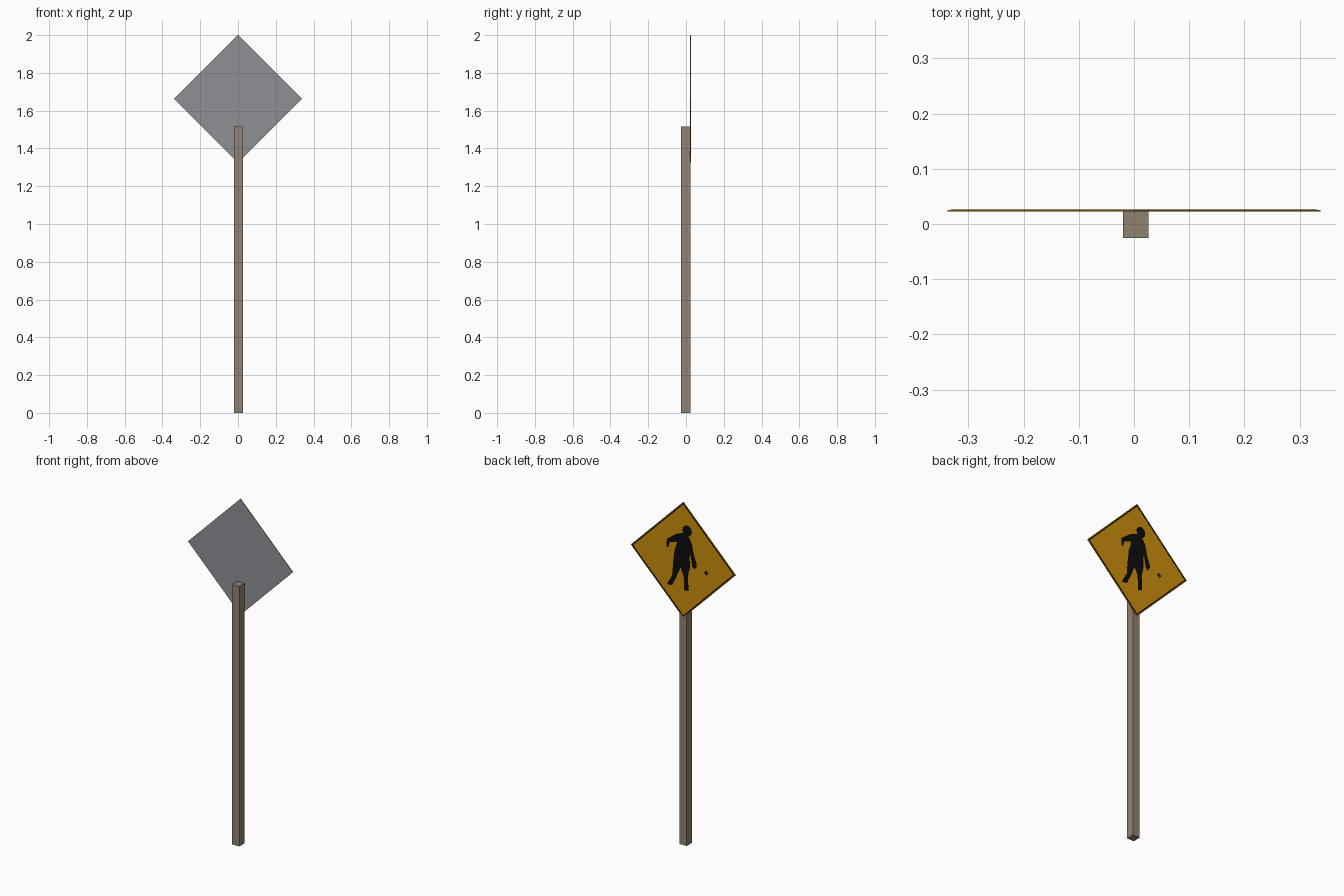
import bpy, bmesh, math

if "Cube" in bpy.data.objects:
    bpy.data.objects.remove(bpy.data.objects["Cube"])

HALF = 0.338            # half diagonal of the diamond plate
CENTRE_Z = 1.663
BACK_Y, FACE_Y = 0.0225, 0.0257


def material(name, rgb):
    m = bpy.data.materials.new(name)
    m.diffuse_color = (*rgb, 1)
    m.use_nodes = True
    m.node_tree.nodes["Principled BSDF"].inputs["Base Color"].default_value = m.diffuse_color
    return m


POST = material("weathered wood", (0.28, 0.225, 0.16))
GREY = material("bare metal grey", (0.27, 0.28, 0.30))
YELLOW = material("sign yellow", (0.60, 0.27, 0.004))
BLACK = material("sign black", (0.004, 0.004, 0.004))


def to_object(name, bm, mats):
    bmesh.ops.recalc_face_normals(bm, faces=bm.faces)
    bm.normal_update()
    me = bpy.data.meshes.new(name)
    for m in mats:
        me.materials.append(m)
    bm.to_mesh(me)
    bm.free()
    ob = bpy.data.objects.new(name, me)
    bpy.context.collection.objects.link(ob)
    return ob


def prism(bm, pts, y0, y1):
    """Extrude a sign-space outline (u right, v up, seen from +y) from y0 to y1."""
    vs = [bm.verts.new((-u * HALF, y0, CENTRE_Z + v * HALF)) for u, v in pts]
    f = bm.faces.new(vs)
    ext = bmesh.ops.extrude_face_region(bm, geom=[f], use_keep_orig=True)["geom"]
    for v in ext:
        if isinstance(v, bmesh.types.BMVert):
            v.co.y = y1


def decal(name, *outlines):
    bm = bmesh.new()
    for pts in outlines:
        prism(bm, pts, FACE_Y, FACE_Y + 0.0006)
    return to_object(name, bm, [BLACK])


# square post
bm = bmesh.new()
bmesh.ops.create_cube(bm, size=1)
for v in bm.verts:
    v.co.x = 0.003 + v.co.x * 0.046
    v.co.y = -0.0015 + v.co.y * 0.048
    v.co.z = (v.co.z + 0.5) * 1.515
to_object("post", bm, [POST])

# diamond plate: bare metal on the post side, yellow elsewhere
bm = bmesh.new()
prism(bm, [(0, 1), (1, 0), (0, -1), (-1, 0)], BACK_Y, FACE_Y)
plate = to_object("sign_plate", bm, [YELLOW, GREY])
for p in plate.data.polygons:
    p.material_index = 1 if p.normal.y < -0.9 else 0

# thin border line, one strip per side
a, b = 0.982, 0.955
corners = [(0, 1), (1, 0), (0, -1), (-1, 0)]
strips = []
for i in range(4):
    p, q = corners[i], corners[(i + 1) % 4]
    strips.append([(p[0] * a, p[1] * a), (q[0] * a, q[1] * a),
                   (q[0] * b, q[1] * b), (p[0] * b, p[1] * b)])
decal("border_line", *strips)

# walking figure
decal("figure_head", [(0.075 + 0.088 * math.cos(t * math.pi / 6),
                       0.52 + 0.095 * math.sin(t * math.pi / 6)) for t in range(12)])
decal("figure_body", [
    (-0.14, 0.40), (0.02, 0.47), (0.10, 0.42), (0.16, 0.33), (0.15, 0.16),
    (0.12, 0.08), (0.13, -0.08), (0.09, -0.25), (0.10, -0.51), (0.02, -0.52),
    (0.01, -0.28), (-0.05, -0.14), (-0.14, -0.35), (-0.21, -0.49),
    (-0.31, -0.50), (-0.21, -0.32), (-0.19, -0.09), (-0.17, 0.10), (-0.12, 0.26)])
decal("figure_bent_arm", [
    (-0.02, 0.46), (-0.14, 0.41), (-0.31, 0.28), (-0.32, 0.15), (-0.28, 0.15),
    (-0.26, 0.24), (-0.12, 0.28)])
decal("figure_hanging_arm", [
    (0.08, 0.40), (0.16, 0.33), (0.20, 0.15), (0.26, -0.03), (0.22, -0.11),
    (0.17, -0.07), (0.145, 0.10), (0.09, 0.25)])

# small cross mark beside the figure
cu, cv, r, w = 0.44, -0.11, 0.042, 0.013
decal("cross_mark",
      [(cu - r, cv - w), (cu + r, cv - w), (cu + r, cv + w), (cu - r, cv + w)],
      [(cu - w, cv - r), (cu + w, cv - r), (cu + w, cv + r), (cu - w, cv + r)])
